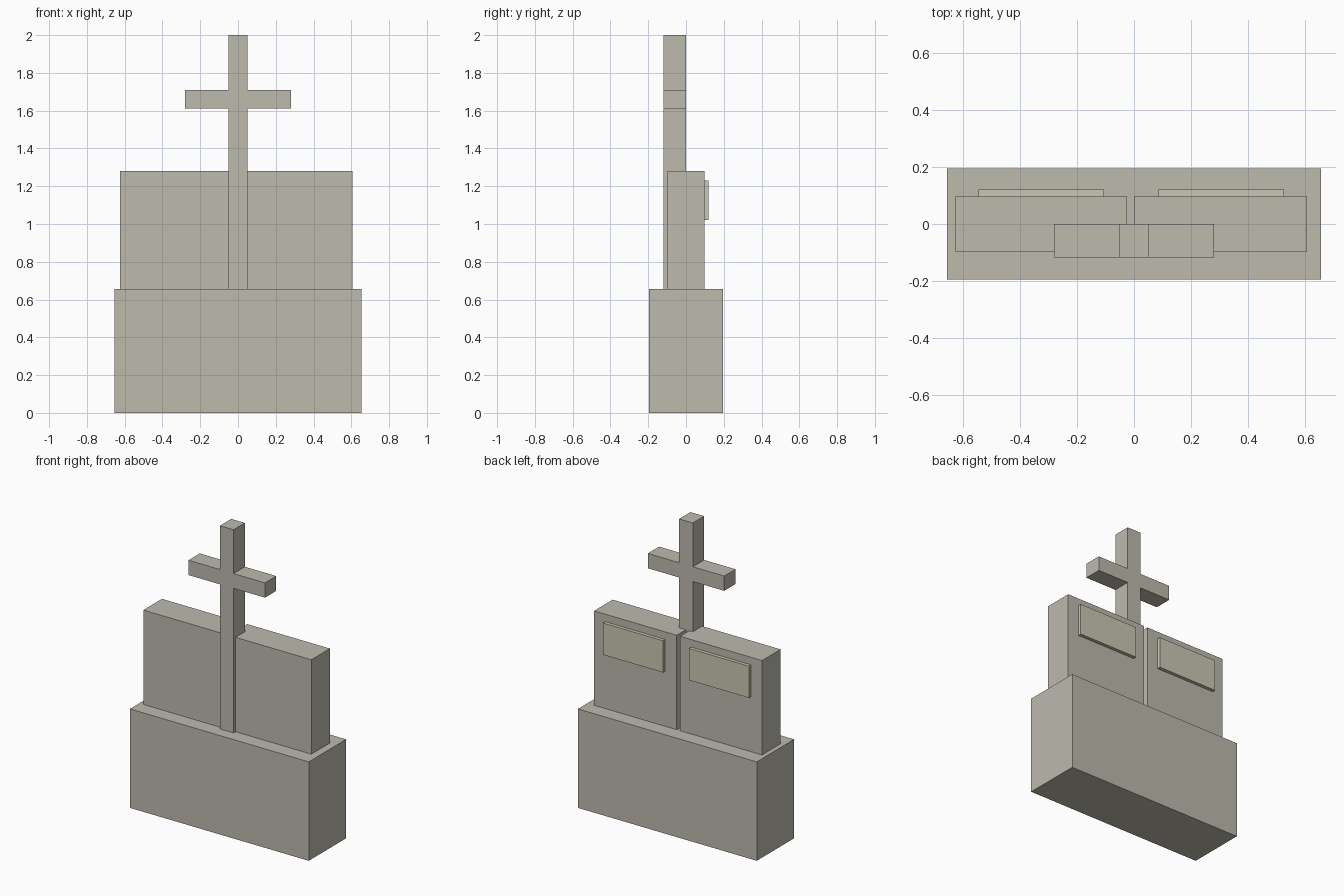
import bpy
import bmesh

cube = bpy.data.objects.get("Cube")
if cube:
    bpy.data.objects.remove(cube, do_unlink=True)


def make_material(name, rgb):
    mat = bpy.data.materials.new(name)
    mat.use_nodes = True
    color = (*rgb, 1.0)
    mat.diffuse_color = color
    bsdf = next(n for n in mat.node_tree.nodes if n.type == "BSDF_PRINCIPLED")
    bsdf.inputs["Base Color"].default_value = color
    return mat


stone = make_material("grey stone", (0.51, 0.49, 0.42))
pale_stone = make_material("pale yellow stone", (0.59, 0.575, 0.45))


def prism(name, outline, y0, y1, mat):
    """Extrude an x-z outline from y0 back to y1."""
    bm = bmesh.new()
    face = bm.faces.new([bm.verts.new((x, y0, z)) for x, z in outline])
    new = bmesh.ops.extrude_face_region(bm, geom=[face])["geom"]
    bmesh.ops.translate(bm, vec=(0, y1 - y0, 0),
                        verts=[v for v in new if isinstance(v, bmesh.types.BMVert)])
    bmesh.ops.recalc_face_normals(bm, faces=bm.faces)
    mesh = bpy.data.meshes.new(name)
    bm.to_mesh(mesh)
    bm.free()
    mesh.materials.append(mat)
    obj = bpy.data.objects.new(name, mesh)
    bpy.context.collection.objects.link(obj)
    return obj


def block(name, x0, x1, y0, y1, z0, z1, mat):
    return prism(name, [(x0, z0), (x1, z0), (x1, z1), (x0, z1)], y0, y1, mat)


# Plinth
BASE_TOP = 0.655
block("plinth", -0.655, 0.655, -0.195, 0.195, 0, BASE_TOP, stone)

# Two upright slabs, each with a plaque on the back
for side, x0, x1, p0, p1 in (("right", -0.625, -0.025, -0.545, -0.105),
                             ("left", 0.0, 0.605, 0.085, 0.525)):
    block(side + "_slab", x0, x1, -0.097, 0.097, BASE_TOP, 1.28, stone)
    block(side + "_plaque", p0, p1, 0.097, 0.12, 1.02, 1.23, pale_stone)

# Cross: half outline mirrored to the other side
half = [(0.05, BASE_TOP), (0.05, 1.612), (0.28, 1.612),
        (0.28, 1.71), (0.05, 1.71), (0.05, 2.0)]
prism("cross", half + [(-x, z) for x, z in reversed(half)], -0.118, 0, stone)
